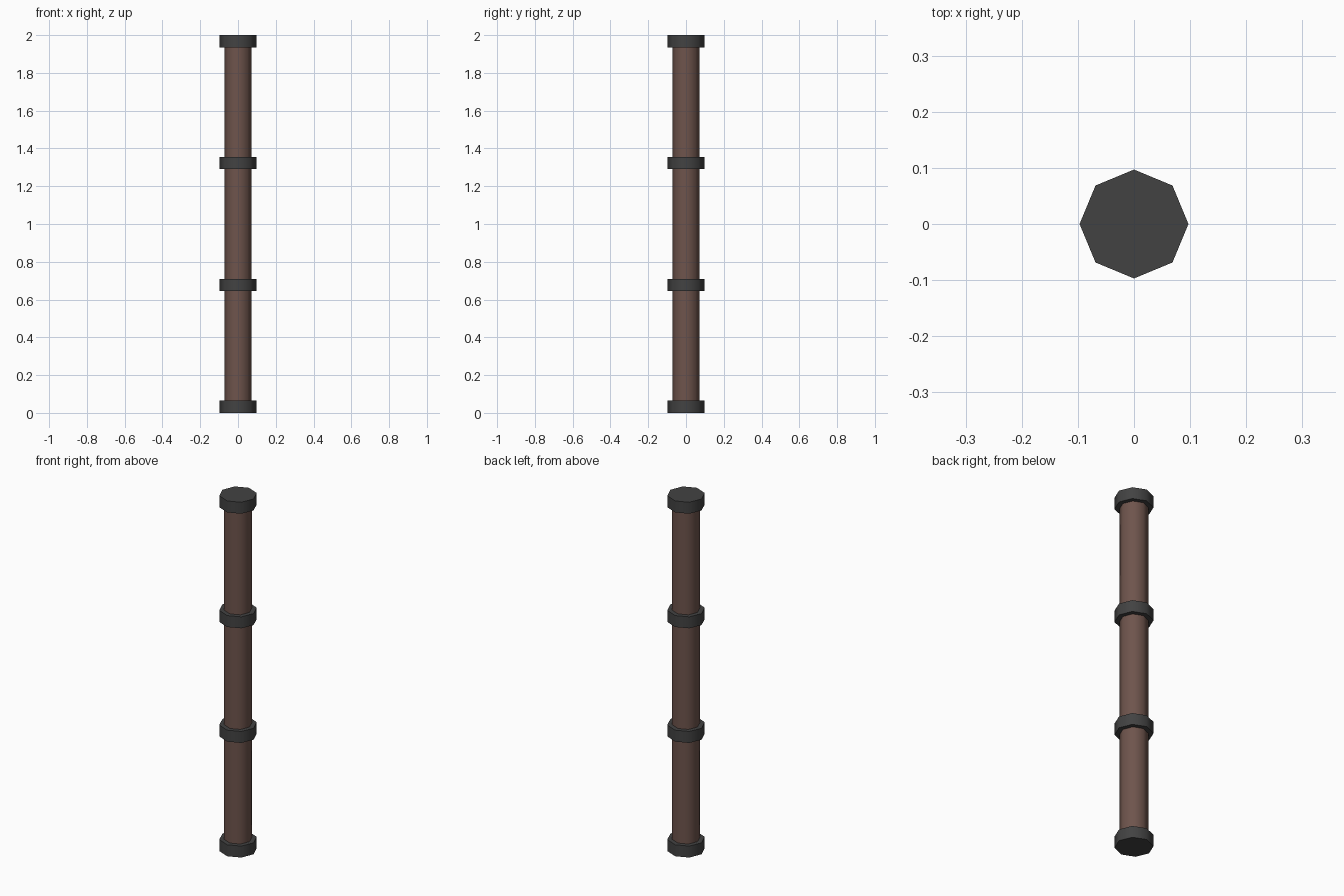
import bpy, math

if "Cube" in bpy.data.objects:
    bpy.data.objects.remove(bpy.data.objects["Cube"])


def srgb(r, g, b):
    def lin(c):
        c /= 255
        return c / 12.92 if c <= 0.04045 else ((c + 0.055) / 1.055) ** 2.4
    return (lin(r), lin(g), lin(b), 1.0)


def material(name, colour):
    m = bpy.data.materials.new(name)
    m.diffuse_color = colour
    m.use_nodes = True
    m.node_tree.nodes["Principled BSDF"].inputs["Base Color"].default_value = m.diffuse_color
    return m


brown = material("rusty brown", srgb(110, 84, 76))
dark = material("dark grey", srgb(66, 66, 66))

SIDES = 8
HEIGHT = 2.0
COLLAR = 0.0645


def prism(name, radius, z0, z1, mat):
    # octagonal cylinder with a corner on each axis, smooth around its side
    bpy.ops.mesh.primitive_cylinder_add(vertices=SIDES, radius=radius, depth=z1 - z0,
                                        location=(0, 0, (z0 + z1) / 2))
    ob = bpy.context.object
    ob.name = name
    ob.data.materials.append(mat)
    bpy.ops.object.shade_smooth_by_angle(angle=math.radians(50))
    return ob


# Long pipe
prism("pipe", 0.072, 0.01, HEIGHT - 0.01, brown)

# Four evenly spaced collars, the outer two closing the ends
for i in range(4):
    z = i * (HEIGHT - COLLAR) / 3
    prism(f"collar_{i + 1}", 0.097, z, z + COLLAR, dark)
